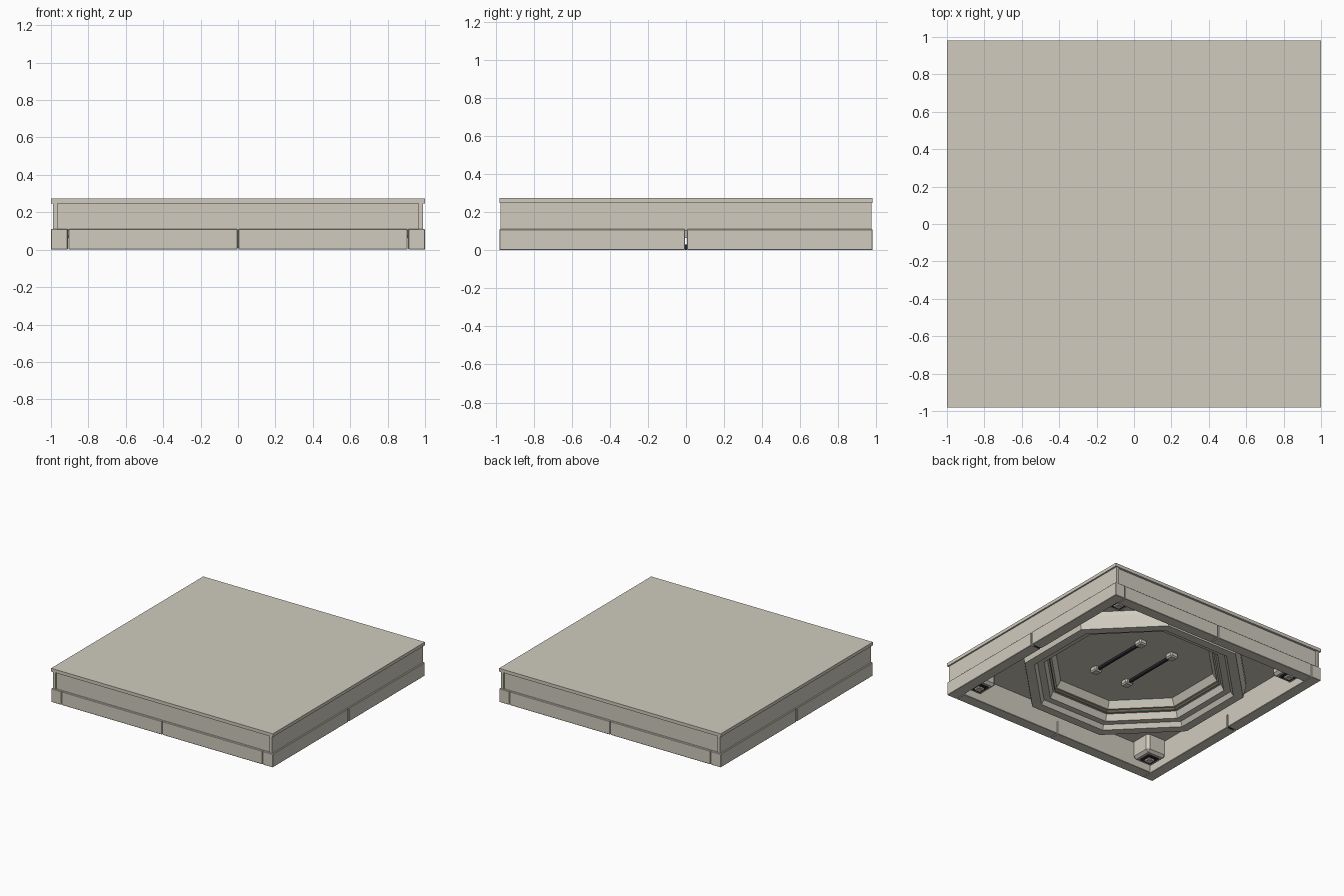
import bpy, bmesh, math

cube = bpy.data.objects.get("Cube")
if cube:
    bpy.data.objects.remove(cube, do_unlink=True)


def material(name, rgb):
    m = bpy.data.materials.new(name)
    m.use_nodes = True
    m.diffuse_color = (*rgb, 1)
    m.node_tree.nodes["Principled BSDF"].inputs["Base Color"].default_value = (*rgb, 1)
    return m


STONE = material("warm_grey", (0.63, 0.60, 0.52))
DARK = material("dark_grey", (0.03, 0.03, 0.035))
BROWN = material("brown", (0.22, 0.11, 0.04))
TEAL = material("dark_teal", (0.04, 0.09, 0.10))


def finish(name, bm, *mats):
    mesh = bpy.data.meshes.new(name)
    bm.to_mesh(mesh)
    bm.free()
    for m in mats:
        mesh.materials.append(m)
    ob = bpy.data.objects.new(name, mesh)
    bpy.context.collection.objects.link(ob)
    return ob


def box(name, lo, hi, mat=STONE, bevel=0):
    """Box between two opposite corners, with optional chamfered edges."""
    bm = bmesh.new()
    bmesh.ops.create_cube(bm, size=1)
    for v in bm.verts:
        v.co = [(a + b) / 2 + c * abs(b - a) for a, b, c in zip(lo, hi, v.co)]
    if bevel:
        bmesh.ops.bevel(bm, geom=bm.edges[:], offset=bevel, segments=1, affect='EDGES')
    return finish(name, bm, mat)


def octagon(apothem, z):
    r = apothem / math.cos(math.pi / 8)
    return [(r * math.cos((i + .5) * math.pi / 4), r * math.sin((i + .5) * math.pi / 4), z)
            for i in range(8)]


W, D = 1.0, 0.98
CEILING = .2
SIGNS = (("left", 1), ("right", -1))
ENDS = (("front", -1), ("back", 1))

# Top slab
box("top_slab", (-W, -D, .248), (W, D, .275))

# Upper walls: side walls run the full depth, end walls sit between them
for side, s in SIGNS:
    box(f"{side}_wall", (s * .965, -.975, .1), (s * .988, .975, .25))
for end, e in ENDS:
    box(f"{end}_wall", (-.965, e * .93, .1), (.965, e * .962, .25))

# Lower skirt panels, two per side with a narrow gap between
for end, e in ENDS:
    for side, s in SIGNS:
        box(f"{side}_{end}_side_skirt", (s * .91, e * .006, 0), (s * W, e * D, .11), bevel=.003)
        box(f"{end}_{side}_end_skirt", (s * .003, e * .89, 0), (s * .907, e * D, .11), bevel=.003)
    box(f"{end}_gap_backing", (-.02, e * .9, .01), (.02, e * .965, .1))
for side, s in SIGNS:
    box(f"{side}_gap_plug", (s * .92, -.006, 0), (s * .97, .006, .03), DARK)

# Inner walls continue the skirt up to the ceiling
for side, s in SIGNS:
    box(f"{side}_inner_wall", (s * .91, -.93, .105), (s * .965, .93, CEILING + .01))
for end, e in ENDS:
    box(f"{end}_inner_wall", (-.91, e * .89, .105), (.91, e * .93, CEILING + .01))

# Underside ceiling: a flat sheet with an octagonal opening
bm = bmesh.new()
rect = [(sx * .95, sy * .92, CEILING) for sx, sy in ((1, 1), (-1, 1), (-1, -1), (1, -1))]
edges = []
for loop in (rect, octagon(.79, CEILING)):
    vs = [bm.verts.new(p) for p in loop]
    edges += [bm.edges.new((vs[i - 1], vs[i])) for i in range(len(vs))]
bmesh.ops.triangle_fill(bm, edges=edges, use_beauty=True, normal=(0, 0, -1))
finish("underside_ceiling", bm, STONE)

# Stepped octagonal frame around a recessed centre (apothem, height)
profile = [(.81, .24), (.81, .165), (.79, .065), (.72, .065), (.70, .10), (.65, .10),
           (.63, .15), (.615, .15), (.615, .162), (.615, .174), (.60, .174), (.57, .23)]
STEP_COLOUR = {7: 2, 8: 1}
bm = bmesh.new()
rings = [[bm.verts.new(p) for p in octagon(a, z)] for a, z in profile]
for k in range(len(rings) - 1):
    for i in range(8):
        f = bm.faces.new((rings[k][i - 1], rings[k][i], rings[k + 1][i], rings[k + 1][i - 1]))
        f.material_index = STEP_COLOUR.get(k, 0)
bm.faces.new(rings[0])
bm.faces.new(rings[-1])
bmesh.ops.recalc_face_normals(bm, faces=bm.faces[:])
finish("octagonal_frame", bm, STONE, BROWN, TEAL)

# Two rods on end blocks inside the recess
for side, s in SIGNS:
    x = s * .15
    for end, e in ENDS:
        box(f"{side}_{end}_rod_block", (x - .035, e * .225, .19), (x + .035, e * .295, .235),
            bevel=.01)
    box(f"{side}_rod", (x - .012, -.235, .2), (x + .012, .235, .225), DARK, .005)

# Corner blocks with dark sockets and small feet
for side, s in SIGNS:
    for end, e in ENDS:
        cx, cy = s * .83, e * .81

        def centred(part, r, z0, z1, mat, bevel):
            box(f"{side}_{end}_{part}", (cx - r, cy - r, z0), (cx + r, cy + r, z1), mat, bevel)

        centred("corner_block", .09, .055, CEILING + .02, STONE, .02)
        centred("foot_socket", .05, .045, .06, DARK, .003)
        centred("foot", .028, .03, .05, STONE, .005)
